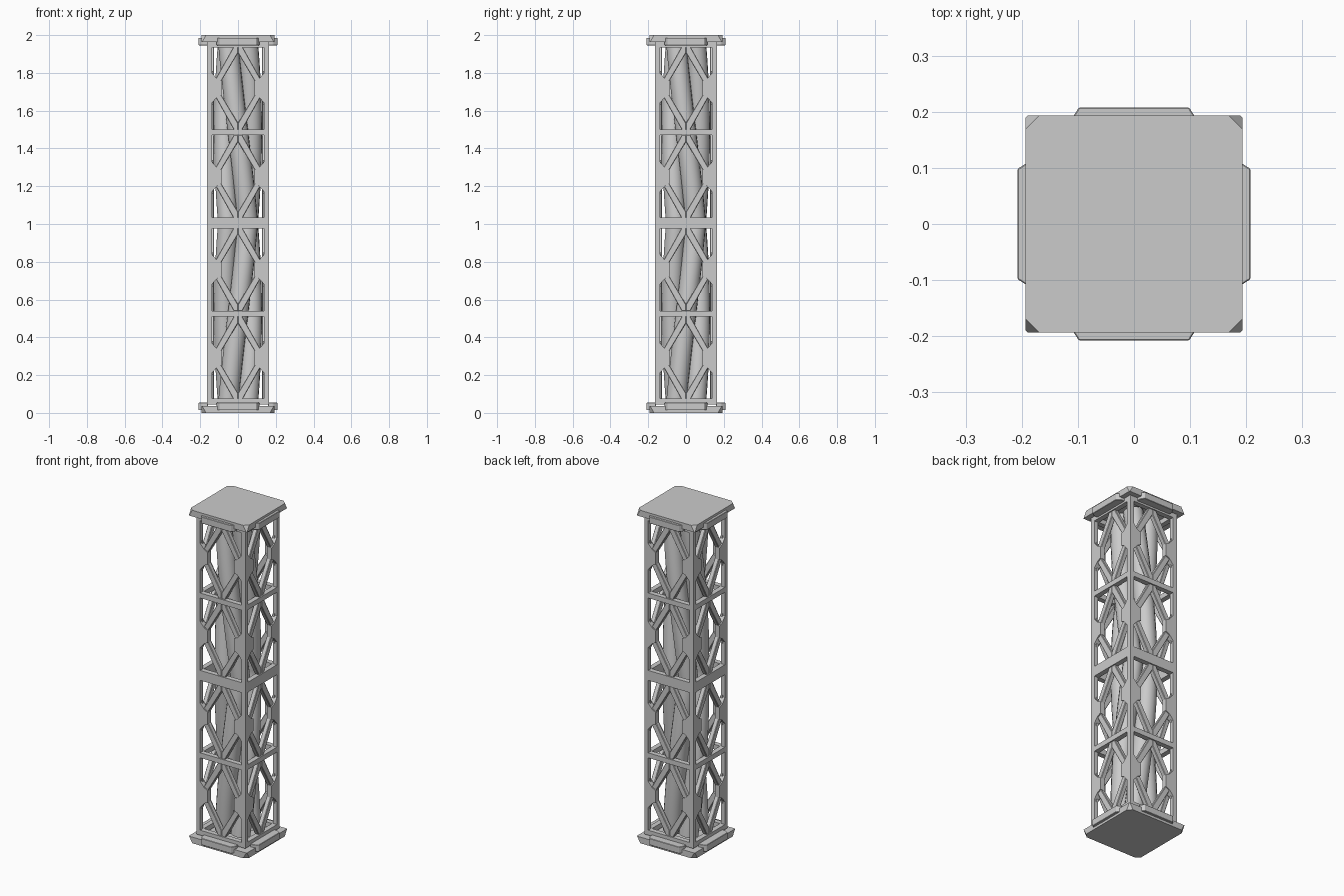
import bpy, bmesh, math
from mathutils import Matrix, Vector

cube = bpy.data.objects.get("Cube")
if cube:
    bpy.data.objects.remove(cube, do_unlink=True)

grey = bpy.data.materials.new("light_grey")
grey.use_nodes = True
COLOUR = (0.6, 0.6, 0.6, 1)
grey.diffuse_color = COLOUR
grey.node_tree.nodes["Principled BSDF"].inputs["Base Color"].default_value = COLOUR

MID = 1.005                      # joint between the two stacked modules
MODULE = 0.96                    # height of one module
HALF = 0.163                     # half width of the frame
POST = 0.026                     # post thickness
RAIL = 0.03                      # rail thickness
BAYS = (0.29, 0.76, 1.25, 1.72)  # centre height of each bay
SIDES = [Matrix.Rotation(math.pi / 2 * i, 4, "Z") for i in range(4)]


def loft(bm, lower, upper):
    """Closed solid between two matching outlines."""
    a = [bm.verts.new(p) for p in lower]
    b = [bm.verts.new(p) for p in upper]
    n = len(a)
    bm.faces.new(a[::-1])
    bm.faces.new(b)
    for i in range(n):
        j = (i + 1) % n
        bm.faces.new((a[i], a[j], b[j], b[i]))


def slab(bm, outline, y0, y1, turn):
    """Extrude an x-z outline through y, then turn it to one side."""
    loft(bm, [turn @ Vector((x, y0, z)) for x, z in outline],
         [turn @ Vector((x, y1, z)) for x, z in outline])


def box(bm, x0, x1, y0, y1, z0, z1, turn):
    slab(bm, [(x0, z0), (x1, z0), (x1, z1), (x0, z1)], y0, y1, turn)


def finish(name, bm, bevel=0):
    bmesh.ops.recalc_face_normals(bm, faces=bm.faces)
    mesh = bpy.data.meshes.new(name)
    bm.to_mesh(mesh)
    bm.free()
    mesh.materials.append(grey)
    obj = bpy.data.objects.new(name, mesh)
    bpy.context.collection.objects.link(obj)
    if bevel:
        mod = obj.modifiers.new("edge_bevel", "BEVEL")
        mod.width = bevel
        mod.segments = 1


# Corner posts
bm = bmesh.new()
for turn in SIDES:
    box(bm, HALF - POST, HALF, -HALF, POST - HALF, 0.045, 1.965, turn)
finish("corner_posts", bm)

# Horizontal rails: bottom, middle and top of each module
bm = bmesh.new()
for base in (0.045, MID):
    for z in (base, base + 0.465, base + 0.93):
        for turn in SIDES:
            box(bm, -HALF, HALF, -HALF, RAIL - HALF, z, z + RAIL, turn)
finish("rails", bm)

# Diagonal braces forming a diamond in every bay
bm = bmesh.new()
leg = [(0, 0.185), (0.092, 0.03), (0.118, 0.05), (0.022, 0.222), (0, 0.222)]
for turn in SIDES:
    for c in BAYS:
        for sx in (-1, 1):
            for sz in (-1, 1):
                slab(bm, [(sx * x, c + sz * z) for x, z in leg], -0.156, -0.128, turn)
finish("diagonal_braces", bm, 0.003)

# Gusset plates where the braces meet the posts
bm = bmesh.new()
half = [(0.15, 0.09), (0.137, 0.078), (0.11, 0.047), (0.087, 0.036)]
gusset = half + [(x, -z) for x, z in half[::-1]]
for turn in SIDES:
    for c in BAYS:
        for sx in (-1, 1):
            slab(bm, [(sx * x, c + z) for x, z in gusset], -HALF, -0.132, turn)
finish("gusset_plates", bm)


# End caps: plate with cut corners, and a tab on each side
def cut_square(h, cut, z):
    pts = []
    for turn in SIDES:
        pts += [turn @ Vector((h, cut - h, z)), turn @ Vector((h, h - cut, z))]
    return pts


for name, flip in (("top", False), ("bottom", True)):
    def z_of(z):
        return 2 - z if flip else z

    bm = bmesh.new()
    loft(bm, cut_square(0.193, 0.003, z_of(1.963)), cut_square(0.193, 0.024, z_of(2)))
    finish(name + "_cap_plate", bm)

    bm = bmesh.new()
    for turn in SIDES:
        plan = [(-0.113, -0.185), (-0.098, -0.208), (0.098, -0.208), (0.113, -0.185),
                (0.113, -0.16), (-0.113, -0.16)]
        loft(bm, [turn @ Vector((x, y, z_of(1.946))) for x, y in plan],
             [turn @ Vector((x, y, z_of(1.986))) for x, y in plan])
    finish(name + "_cap_tabs", bm, 0.002)

# Four twisted strands: a quarter turn per module, the lower one mirrored
STEPS = 72
for k in range(4):
    curve = bpy.data.curves.new("cable_strand", "CURVE")
    curve.dimensions = "3D"
    curve.bevel_depth = 0.054
    curve.bevel_resolution = 6
    curve.use_fill_caps = True
    spline = curve.splines.new("POLY")
    spline.points.add(STEPS)
    for i, point in enumerate(spline.points):
        z = 0.06 + 1.89 * i / STEPS
        a = math.pi / 4 + k * math.pi / 2 - abs(z - MID) / MODULE * math.pi / 2
        point.co = (0.073 * math.cos(a), 0.073 * math.sin(a), z, 1)
    curve.materials.append(grey)
    strand = bpy.data.objects.new("cable_strand_%d" % (k + 1), curve)
    bpy.context.collection.objects.link(strand)
